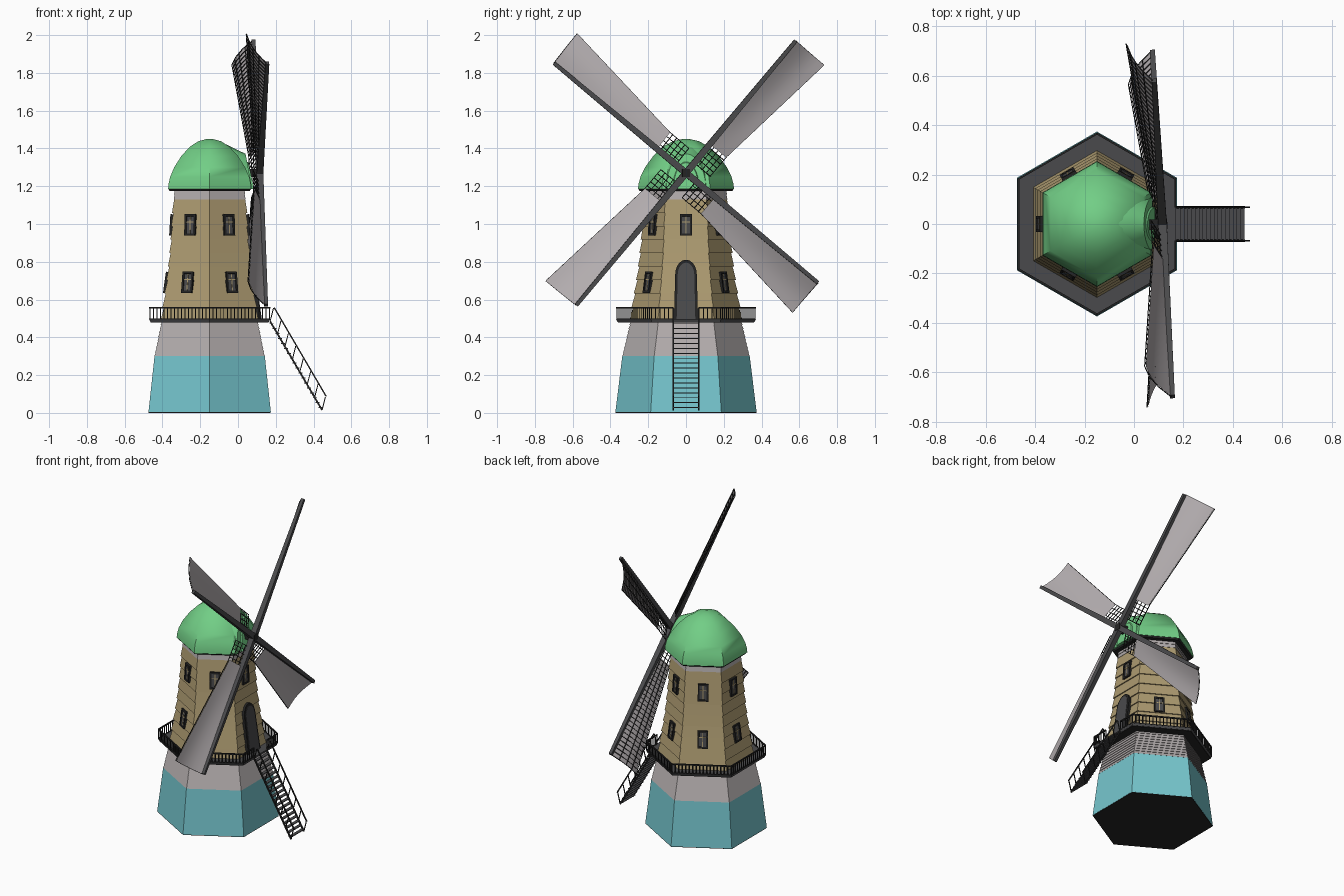
import bpy, bmesh
from math import sin, cos, pi, radians, sqrt
from mathutils import Matrix, Vector

if "Cube" in bpy.data.objects:
    bpy.data.objects.remove(bpy.data.objects["Cube"])


def material(name, *srgb):
    lin = [(c / 255 / 12.92 if c < 11 else ((c / 255 + 0.055) / 1.055) ** 2.4) for c in srgb]
    m = bpy.data.materials.new(name)
    m.use_nodes = True
    m.diffuse_color = (*lin, 1)
    m.node_tree.nodes["Principled BSDF"].inputs["Base Color"].default_value = (*lin, 1)
    return m


TEAL = material("teal paint", 118, 198, 206)
TAN = material("tan boards", 172, 154, 112)
GREY = material("pale grey boards", 176, 170, 170)
GREEN = material("green roof", 114, 206, 134)
SAIL = material("sail cloth", 182, 176, 178)
TRIM = material("charcoal trim", 74, 74, 76)
DARK = material("dark wood", 36, 36, 36)

CX = -0.15                       # tower axis
C30 = cos(pi / 6)
CENTRE = Matrix.Translation((CX, 0, 0))


def finish(name, bm, *mats, smooth=None, fix=True):
    if fix:
        bmesh.ops.recalc_face_normals(bm, faces=bm.faces)
    me = bpy.data.meshes.new(name)
    bm.to_mesh(me)
    bm.free()
    for m in mats:
        me.materials.append(m)
    ob = bpy.data.objects.new(name, me)
    bpy.context.collection.objects.link(ob)
    if smooth:
        bpy.ops.object.select_all(action='DESELECT')
        ob.select_set(True)
        bpy.context.view_layer.objects.active = ob
        bpy.ops.object.shade_smooth_by_angle(angle=radians(smooth))
    return ob


def loft(bm, rings, caps=True):
    """Skin closed rings of points."""
    vs = [[bm.verts.new(p) for p in ring] for ring in rings]
    n = len(vs[0])
    for a, b in zip(vs, vs[1:]):
        for i in range(n):
            bm.faces.new((a[i], a[(i + 1) % n], b[(i + 1) % n], b[i]))
    if caps:
        bm.faces.new(vs[0][::-1])
        bm.faces.new(vs[-1])


def hexagon(apothem, z):
    r = apothem / C30
    return [Vector((CX + r * cos(pi / 6 + k * pi / 3), r * sin(pi / 6 + k * pi / 3), z)) for k in range(6)]


def hex_part(name, profile, mat, smooth=None):
    bm = bmesh.new()
    loft(bm, [hexagon(a, z) for a, z in profile])
    return finish(name, bm, mat, smooth=smooth)


def box(bm, centre, size, M=Matrix()):
    bmesh.ops.create_cube(bm, size=1, matrix=M @ Matrix.Translation(centre) @ Matrix.Diagonal((*size, 1)))


def bar(bm, p, q, t, M=Matrix()):
    p, q = M @ Vector(p), M @ Vector(q)
    d = q - p
    R = d.to_track_quat('Z', 'Y').to_matrix().to_4x4()
    bmesh.ops.create_cube(bm, size=1, matrix=Matrix.Translation((p + q) / 2) @ R @ Matrix.Diagonal((t, t, d.length, 1)))


# Tower walls: lapped boards following one tapering profile
WALL = [(0.30, 0.288), (0.49, 0.25), (0.58, 0.238), (0.75, 0.214), (0.9, 0.2), (1.2, 0.182)]


def wall(z):
    for (z0, a0), (z1, a1) in zip(WALL, WALL[1:]):
        if z <= z1:
            return a0 + (a1 - a0) * (z - z0) / (z1 - z0)
    return WALL[-1][1]


def boards(name, z0, z1, n, lap, mat):
    h = (z1 - z0) / n
    prof = []
    for i in range(n):
        lo = z0 + i * h
        prof += [(wall(lo) + lap, lo), (wall(lo + h) + lap * 0.2, lo + h)]
    hex_part(name, prof, mat)


hex_part("base_wall", [(0.324, 0.004), (0.292, 0.30)], TEAL)
hex_part("base_underside", [(0.323, 0), (0.323, 0.004)], DARK)
boards("lower_siding", 0.30, 0.485, 9, 0.005, GREY)
boards("tower_boards", 0.49, 1.13, 9, 0.009, TAN)
boards("upper_siding", 1.13, 1.18, 2, 0.004, GREY)

# Gallery deck and railing, open where the stairs arrive
hex_part("gallery_deck", [(0.314, 0.482), (0.32, 0.496)], TRIM)
hex_part("deck_underside", [(0.312, 0.478), (0.312, 0.483)], DARK)
bm = bmesh.new()
low, high = hexagon(0.317, 0.497), hexagon(0.317, 0.557)


def rail_run(a, b, a2, b2, n):
    bar(bm, a, b, 0.006)
    bar(bm, a2, b2, 0.008)
    for i in range(n + 1):
        bar(bm, a.lerp(b, i / n), a2.lerp(b2, i / n), 0.005)


for k in range(6):
    a, b, a2, b2 = low[k], low[k - 1], high[k], high[k - 1]
    if k == 0:
        rail_run(a, a.lerp(b, 0.31), a2, a2.lerp(b2, 0.31), 5)
        rail_run(b, b.lerp(a, 0.31), b2, b2.lerp(a2, 0.31), 5)
    else:
        rail_run(a, b, a2, b2, 17)
finish("gallery_railing", bm, DARK)

# Stairs
top, foot, steps = Vector((0.17, 0, 0.485)), Vector((0.445, 0, 0.015)), 18
bm = bmesh.new()
for i in range(steps):
    p = top.lerp(foot, (i + 0.5) / steps)
    box(bm, p, (0.021, 0.136, 0.005))
finish("stair_treads", bm, TRIM)
bm = bmesh.new()
for s in (-0.068, 0.068):
    side = Vector((0, s, 0))
    bar(bm, top + side, foot + side, 0.009)
    lift = Vector((0.022, s, 0.072))
    bar(bm, top + lift, foot + lift, 0.007)
    for i in range(8):
        p = top.lerp(foot, i / 7) + side
        bar(bm, p, p + Vector((0.018, 0, 0.07)), 0.005)
finish("stair_rails", bm, DARK)


def on_wall(face, z):
    """Frame on a tower face: x across, y up the slope, z outward."""
    ang = face * pi / 3
    out, across = Vector((cos(ang), sin(ang), 0)), Vector((-sin(ang), cos(ang), 0))
    up = (Vector((0, 0, 0.1)) + out * (wall(z + 0.05) - wall(z - 0.05))).normalized()
    nrm = across.cross(up)
    M = Matrix((across, up, nrm)).transposed().to_4x4()
    M.translation = Vector((CX, 0, z)) + out * (wall(z) + 0.005)
    return M


# Windows on every face, except where the door stands
frames, panes, glazing = bmesh.new(), bmesh.new(), bmesh.new()
for face in range(6):
    for z in (0.69, 0.995):
        if face == 0 and z < 0.8:
            continue
        M = on_wall(face, z)
        for s in (-1, 1):
            box(frames, (s * 0.027, 0, 0.004), (0.011, 0.112, 0.016), M)
            box(frames, (0, s * 0.051, 0.004), (0.062, 0.011, 0.016), M)
        box(panes, (0, 0, 0.003), (0.05, 0.1, 0.008), M)
        box(glazing, (0, 0, 0.006), (0.005, 0.09, 0.006), M)
        box(glazing, (0, 0.014, 0.006), (0.044, 0.005, 0.006), M)
finish("window_frames", frames, DARK)
finish("window_panes", panes, TRIM)
finish("window_bars", glazing, TAN)


# Arched door
def arch(hw, spring, rise, n=10):
    pts = [(-hw * 1.12, 0), (hw * 1.12, 0)]
    return pts + [(hw * cos(pi * i / n), spring + rise * sin(pi * i / n)) for i in range(n + 1)]


M = on_wall(0, 0.65) @ Matrix.Translation((0, -0.158, 0))
for name, outline, depth, mat in (("door_frame", arch(0.057, 0.24, 0.078), 0.018, DARK),
                                  ("door_panel", arch(0.044, 0.238, 0.064), 0.021, TRIM)):
    bm = bmesh.new()
    loft(bm, [[M @ Vector((x, y, d)) for x, y in outline] for d in (-0.02, depth)])
    finish(name, bm, mat)

# Roof cap with a hood swelling toward the sails
hex_part("roof_cap", [(0.22, 1.184), (0.218, 1.21), (0.209, 1.25), (0.188, 1.30), (0.15, 1.36),
                      (0.104, 1.41), (0.06, 1.438), (0.02, 1.449)], GREEN, smooth=50)
hex_part("roof_eave", [(0.212, 1.174), (0.219, 1.186)], DARK)


def hood_ring(x, lean, hw, z_top, n=14):
    h = z_top - 1.186
    return [Vector((x + lean * (1 - sin(pi * i / n)), hw * cos(pi * i / n), 1.186 + h * sin(pi * i / n)))
            for i in range(n + 1)]


bm = bmesh.new()
loft(bm, [hood_ring(-0.15, 0, 0.15, 1.445), hood_ring(-0.06, 0, 0.15, 1.42),
          hood_ring(0, 0.02, 0.135, 1.39), hood_ring(0.04, 0.035, 0.105, 1.372)])
finish("roof_hood", bm, GREEN, smooth=50)
bm = bmesh.new()
loft(bm, [hood_ring(0.04, 0.03, 0.072, 1.335), hood_ring(0.055, 0.03, 0.066, 1.325)])
finish("hood_face", bm, GREEN)

# Rotor: hub, tapered spars, lattice and billowed cloth
ROTOR = Matrix.Translation((0.115, 0, 1.27)) @ Matrix.Rotation(radians(3.3), 4, 'Z')
bm = bmesh.new()
bar(bm, (-0.1, 0, 0), (0.02, 0, 0), 0.042, ROTOR)
finish("rotor_hub", bm, DARK)


def sail_point(r, s, behind=0.0):
    t = max(0, (r - 0.2) / 0.71)
    back = s * (0.04 + 0.06 * t) + 0.018 * t * sin(pi * s)
    return Vector((-back - behind, r, -s * (0.112 + 0.09 * t)))


spars, lattice, cloth = bmesh.new(), bmesh.new(), bmesh.new()
NR, NS = 10, 6
for k in range(4):
    A = ROTOR @ Matrix.Rotation(radians(50.3 + 90 * k), 4, 'X')
    loft(spars, [[A @ Vector((x * w, r, z * w)) for x, z in ((-1, -1), (1, -1), (1, 1), (-1, 1))]
                 for r, w in ((0, 0.018), (0.91, 0.01))])
    rs = [0.07 + 0.028 * i for i in range(31)]
    for r in rs:
        for j in range(3):
            bar(lattice, sail_point(r, j / 3, 0.005), sail_point(r, (j + 1) / 3, 0.005), 0.004, A)
    for j in range(1, 5):
        for r0, r1 in zip(rs[::5], rs[5::5]):
            bar(lattice, sail_point(r0, j / 4, 0.005), sail_point(r1, j / 4, 0.005), 0.004, A)
    grid = [[cloth.verts.new(A @ sail_point(0.2 + 0.71 * i / NR, j / NS)) for j in range(NS + 1)]
            for i in range(NR + 1)]
    for i in range(NR):
        for j in range(NS):
            cloth.faces.new((grid[i][j], grid[i][j + 1], grid[i + 1][j + 1], grid[i + 1][j]))
finish("rotor_spars", spars, TRIM)
finish("sail_lattice", lattice, DARK)
finish("sail_cloth", cloth, SAIL, smooth=60, fix=False)
